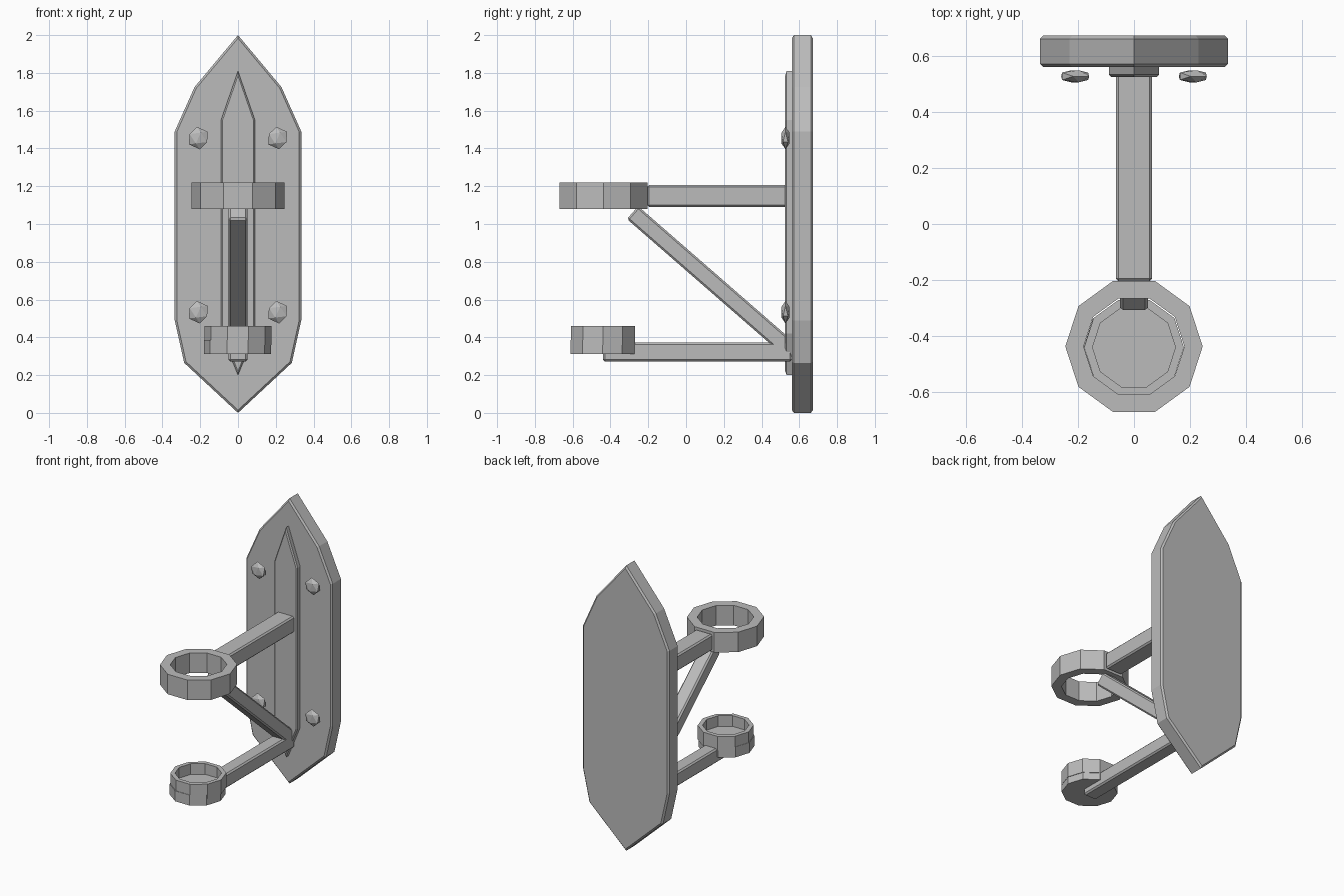
import bpy, bmesh, math
from mathutils import Matrix, Vector

cube = bpy.data.objects.get("Cube")
if cube:
    bpy.data.objects.remove(cube, do_unlink=True)

# One plain metal colour
metal = bpy.data.materials.new("grey_metal")
metal.use_nodes = True
colour = (0.5, 0.5, 0.5, 1)
metal.diffuse_color = colour
metal.node_tree.nodes["Principled BSDF"].inputs["Base Color"].default_value = colour


def finish(name, bm):
    bmesh.ops.recalc_face_normals(bm, faces=bm.faces)
    mesh = bpy.data.meshes.new(name)
    bm.to_mesh(mesh)
    bm.free()
    mesh.materials.append(metal)
    obj = bpy.data.objects.new(name, mesh)
    bpy.context.collection.objects.link(obj)
    return obj


def chamfer(bm, edges, width):
    bmesh.ops.bevel(bm, geom=edges, offset=width, segments=1,
                    profile=0.5, affect='EDGES')


def plate(name, half, y0, y1, width):
    """Mirrored outline in x/z, from top tip to bottom tip, with chamfered rims."""
    outline = half + [(-x, z) for x, z in half[-2:0:-1]]
    bm = bmesh.new()
    face = bm.faces.new([bm.verts.new((x, y0, z)) for x, z in outline])
    out = bmesh.ops.extrude_face_region(bm, geom=[face])
    moved = [g for g in out["geom"] if isinstance(g, bmesh.types.BMVert)]
    bmesh.ops.translate(bm, verts=moved, vec=(0, y1 - y0, 0))
    rims = [e for e in bm.edges
            if abs(e.verts[0].co.y - e.verts[1].co.y) < 0.001]
    chamfer(bm, rims, width)
    return finish(name, bm)


def bar(name, start, end, width, height):
    """Chamfered square bar between two points in the y/z plane."""
    a, b = Vector((0, *start)), Vector((0, *end))
    d = b - a
    bm = bmesh.new()
    bmesh.ops.create_cube(bm, size=1)
    bmesh.ops.scale(bm, vec=(width, d.length, height), verts=bm.verts)
    chamfer(bm, bm.edges[:], 0.01)
    turn = Matrix.Rotation(math.atan2(d.z, d.y), 4, 'X')
    bm.transform(Matrix.Translation((a + b) / 2) @ turn)
    return finish(name, bm)


def hoop(name, centre, outer, inner, z0, z1, sides=10):
    """Faceted ring, or a solid disc when inner is zero."""
    cx, cy = centre
    bm = bmesh.new()

    def loop(r, z):
        return [bm.verts.new((cx + r * math.cos(math.tau * i / sides),
                              cy + r * math.sin(math.tau * i / sides), z))
                for i in range(sides)]

    loops = [loop(outer, z0), loop(outer, z1)]
    if inner:
        loops += [loop(inner, z1), loop(inner, z0)]
        pairs = list(zip(loops, loops[1:] + loops[:1]))
    else:
        pairs = [(loops[0], loops[1])]
        for cap in loops:
            bm.faces.new(cap)
    for p, q in pairs:
        for i in range(sides):
            j = (i + 1) % sides
            bm.faces.new((p[i], p[j], q[j], q[i]))
    return finish(name, bm)


# Wall plate and raised spine
plate("wall_plate", [(0, 2), (0.23, 1.725), (0.335, 1.49), (0.335, 0.49),
                     (0.285, 0.265), (0, 0)], 0.56, 0.672, 0.011)
plate("spine", [(0, 1.81), (0.09, 1.55), (0.09, 0.42), (0, 0.2)],
      0.525, 0.57, 0.008)

# Arms and diagonal brace
bar("upper_arm", (-0.205, 1.148), (0.55, 1.148), 0.13, 0.115)
bar("lower_arm", (-0.44, 0.322), (0.56, 0.322), 0.1, 0.1)
bar("brace", (-0.283, 1.06), (0.53, 0.352), 0.1, 0.09)

# Holding ring above, shallow cup below
hoop("upper_ring", (0, -0.437), 0.245, 0.18, 1.08, 1.22)
hoop("cup_rim", (0, -0.44), 0.178, 0.148, 0.36, 0.46)
hoop("cup_base", (-0.003, -0.443), 0.178, 0, 0.312, 0.385)

# Faceted rivets at the four corners
for side, x in (("left", 0.21), ("right", -0.21)):
    for level, z in (("upper", 1.455), ("lower", 0.533)):
        bm = bmesh.new()
        bmesh.ops.create_icosphere(bm, subdivisions=1, radius=0.06)
        bm.transform(Matrix.Translation((x, 0.527, z))
                     @ Matrix.Diagonal((1, 0.42, 1, 1))
                     @ Matrix.Rotation(math.radians(-7), 4, 'Y'))
        finish(f"{level}_{side}_rivet", bm)
